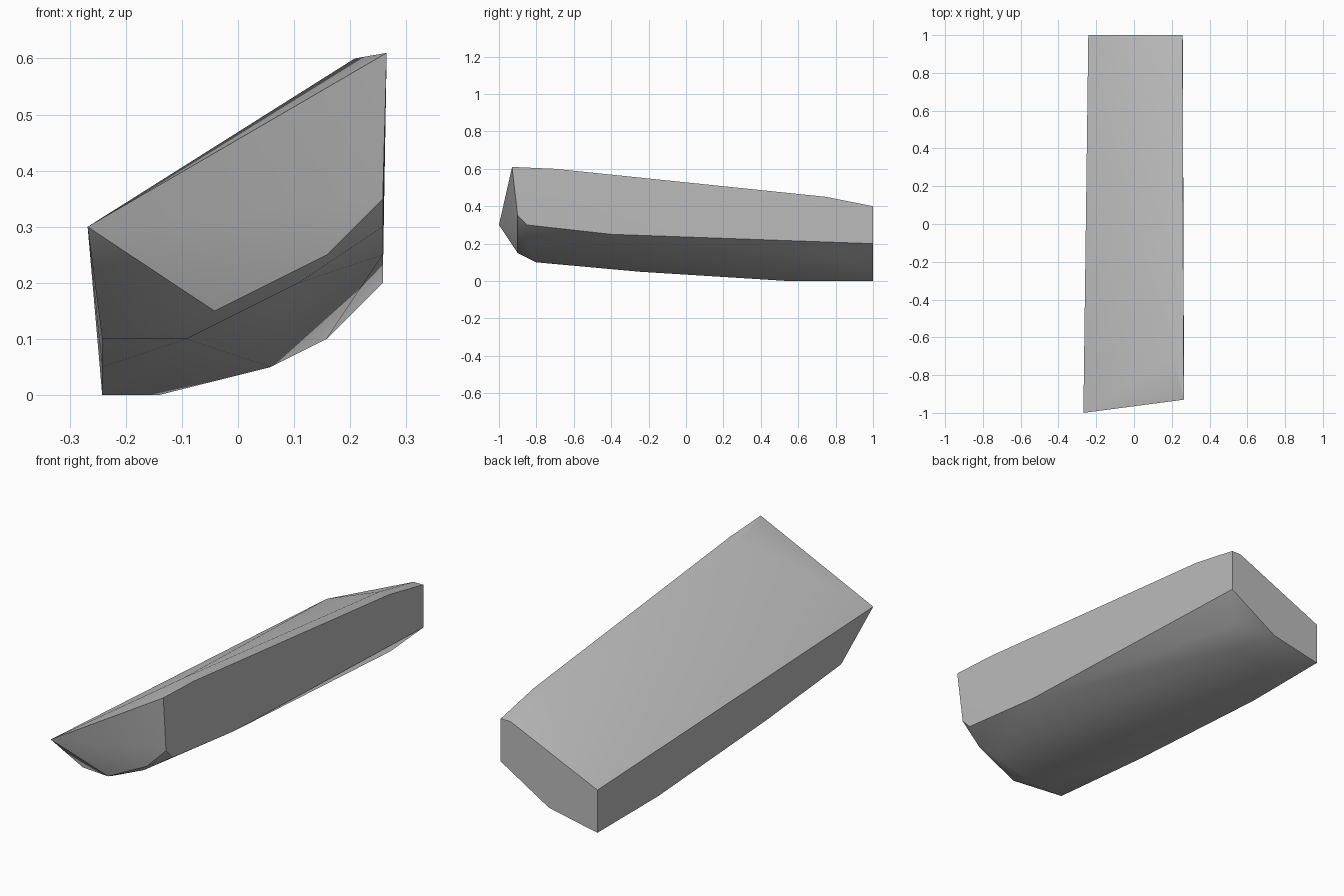
import bpy
import bmesh
from math import radians
from mathutils import Vector

# Remove the default cube only
default_cube = bpy.data.objects.get("Cube")
if default_cube:
    bpy.data.objects.remove(default_cube, do_unlink=True)


def make_material(name, value):
    material = bpy.data.materials.new(name)
    material.use_nodes = True
    colour = (value, value, value, 1.0)
    material.diffuse_color = colour
    material.node_tree.nodes["Principled BSDF"].inputs["Base Color"].default_value = colour
    return material


STEP = 0.05
LEFT_EDGE = -0.242


def grid_points(y_step, section):
    """Place (x, z) grid steps of one cross-section at its station along y."""
    return [Vector((LEFT_EDGE + STEP * i, STEP * y_step, STEP * k)) for i, k in section]


# Slanted upper lip of the front end: low pointed corner and high corner
points = [Vector((-0.268, -1, 0.3)), Vector((0.265, -0.93, 0.61))]

# Cross-sections of the slab from front to back, in grid steps
sections = {
    -18: [(4, 3), (8, 5), (10, 7)],                  # lower front edge
    -17: [(7, 4), (10, 6)],                          # chin behind the front edge
    -16: [(0, 2), (3, 2)],                           # start of the flat keel
    -8: [(10, 5)],                                   # high side, lower rim
    -5: [(0, 1)],                                    # low side, lower rim
    11: [(0, 0)],                                    # where the keel meets the ground
    16: [(2, 0), (6, 1)],                            # rounded belly
    18: [(8, 2)],
    19: [(9, 3)],
    20: [(0, 0), (5, 1), (10, 4), (10, 8), (9, 8), (0, 4)],  # back end
}
for y_step, section in sections.items():
    points += grid_points(y_step, section)

# Crowned rim along the top of the high side
for y_step, height in ((-14, 12), (15, 9)):
    points += grid_points(y_step, [(9, height), (10, height)])
    points[-1].x += 0.004 if y_step < 0 else 0.0

# Wrap the sections in one solid skin
bm = bmesh.new()
for point in points:
    bm.verts.new(point)
hull = bmesh.ops.convex_hull(bm, input=bm.verts)
unused = {v for v in hull["geom_interior"] + hull["geom_unused"]
          if isinstance(v, bmesh.types.BMVert)}
bmesh.ops.delete(bm, geom=list(unused), context="VERTS")
bmesh.ops.dissolve_limit(bm, angle_limit=radians(0.5), verts=bm.verts, edges=bm.edges)
bmesh.ops.recalc_face_normals(bm, faces=bm.faces)

mesh = bpy.data.meshes.new("slanted_slab")
bm.to_mesh(mesh)
bm.free()
mesh.materials.append(make_material("plain grey", 0.5))

slab = bpy.data.objects.new("slanted_slab", mesh)
bpy.context.collection.objects.link(slab)

# Soft shading over the top and belly, crisp edges around the ends and sides
bpy.ops.object.select_all(action="DESELECT")
slab.select_set(True)
bpy.context.view_layer.objects.active = slab
bpy.ops.object.shade_smooth_by_angle(angle=radians(30))
